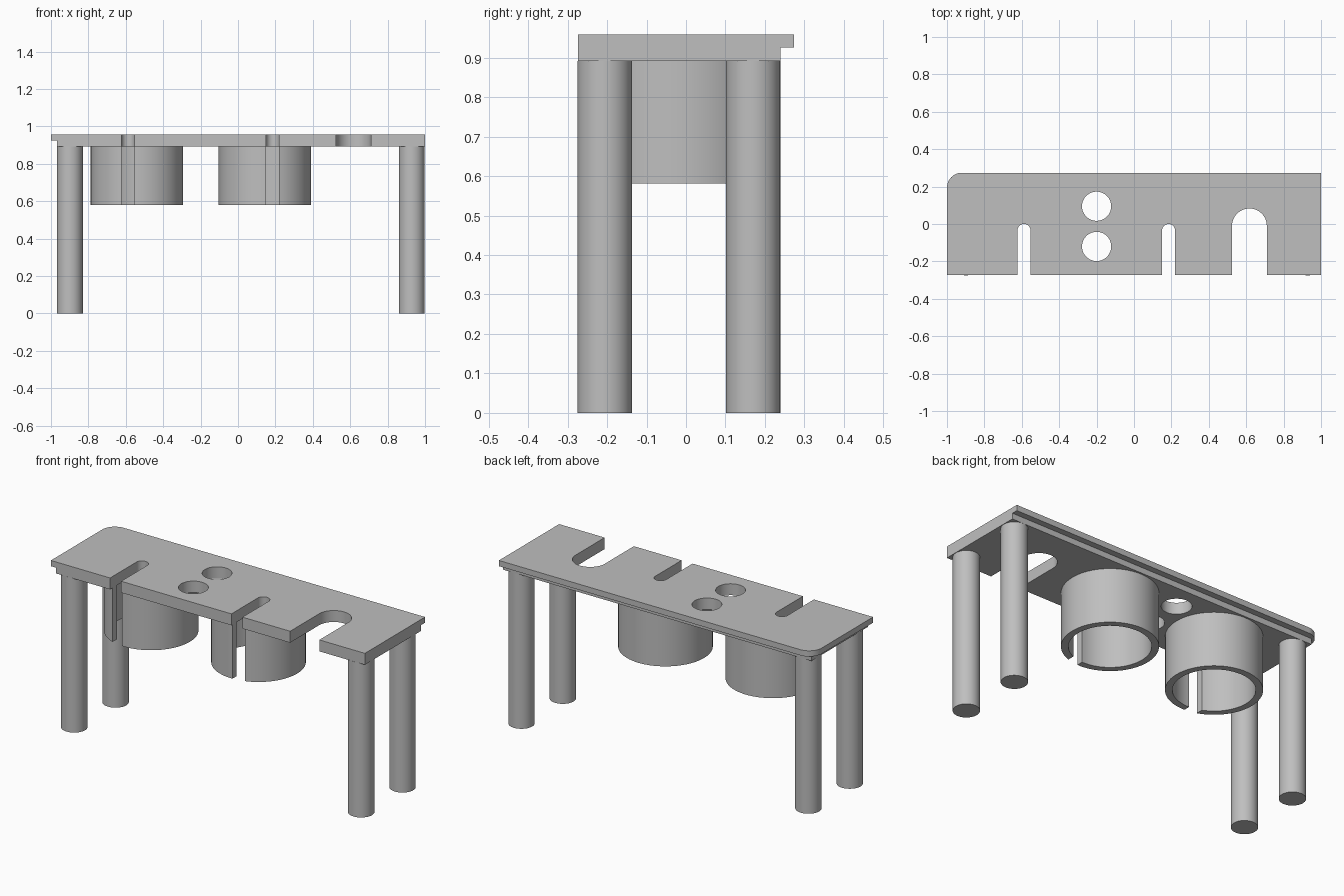
import bpy, bmesh
from math import sin, cos, pi, asin, radians

cube = bpy.data.objects.get("Cube")
if cube:
    bpy.data.objects.remove(cube, do_unlink=True)

grey = bpy.data.materials.new("plain grey")
grey.use_nodes = True
colour = (0.52, 0.52, 0.52, 1)
grey.diffuse_color = colour
grey.node_tree.nodes["Principled BSDF"].inputs["Base Color"].default_value = colour


def arc(cx, cy, r, a0, a1, n=32):
    return [(cx + r * cos(a0 + (a1 - a0) * i / n),
             cy + r * sin(a0 + (a1 - a0) * i / n)) for i in range(n + 1)]


def circle(cx, cy, r, n=64):
    return arc(cx, cy, r, 0, 2 * pi, n)[:-1]


def prism(name, loops, z0, z1):
    """Extrude a filled outline, with any inner loops left as holes."""
    curve = bpy.data.curves.new(name, 'CURVE')
    curve.dimensions = '2D'
    curve.fill_mode = 'BOTH'
    curve.extrude = (z1 - z0) / 2
    for loop in loops:
        spline = curve.splines.new('POLY')
        spline.points.add(len(loop) - 1)
        for point, (x, y) in zip(spline.points, loop):
            point.co = (x, y, 0, 1)
        spline.use_cyclic_u = True
    temp = bpy.data.objects.new(name + " outline", curve)
    mesh = bpy.data.meshes.new_from_object(temp)
    bpy.data.objects.remove(temp)
    bpy.data.curves.remove(curve)
    bm = bmesh.new()
    bm.from_mesh(mesh)
    bmesh.ops.remove_doubles(bm, verts=bm.verts, dist=1e-5)
    bmesh.ops.translate(bm, verts=bm.verts, vec=(0, 0, (z0 + z1) / 2))
    bmesh.ops.recalc_face_normals(bm, faces=bm.faces)
    bm.to_mesh(mesh)
    bm.free()
    mesh.name = name
    mesh.materials.clear()
    mesh.materials.append(grey)
    obj = bpy.data.objects.new(name, mesh)
    bpy.context.collection.objects.link(obj)
    parts.append(obj)


parts = []
FRONT, BACK, BODY_BACK = -0.274, 0.274, 0.239
TOP, STEP, UNDER, CUP_BOTTOM = 0.958, 0.925, 0.892, 0.581
MID_Y = (FRONT + BODY_BACK) / 2
# Slots open to the front: centre x, half width, far end y
slots = [(-0.588, 0.035, 0.0), (0.185, 0.035, 0.0), (0.617, 0.093, 0.083)]

# Front edge running left to right, dipping round each slot
front_edge = []
for x, r, end in slots:
    front_edge += [(x - r, FRONT)] + arc(x, end - r, r, pi, 0) + [(x + r, FRONT)]
holes = [circle(-0.2, y, 0.078) for y in (0.095, -0.12)]

# Tabletop: upper sheet with one rounded corner, lower sheet stepped in
rounded = arc(-0.92, BACK - 0.08, 0.08, pi / 2, pi, 16)
prism("tabletop_upper",
      [[(-1, FRONT)] + front_edge + [(1, FRONT), (1, BACK)] + rounded] + holes,
      STEP, TOP)
prism("tabletop_lower",
      [[(-0.967, FRONT)] + front_edge + [(1, FRONT), (1, BODY_BACK), (-0.967, BODY_BACK)]] + holes,
      UNDER, STEP)

# Ring holders, split at the front in line with the slots
OUTER, INNER = 0.247, 0.21
for side, cx, (sx, half, _) in (("right", -0.541, slots[0]), ("left", 0.143, slots[1])):
    def sweep(r):
        start = -pi / 2 + asin((sx + half - cx) / r)
        end = 3 * pi / 2 + asin((sx - half - cx) / r)
        return arc(cx, MID_Y, r, start, end, 72)
    prism(side + "_ring_holder", [sweep(OUTER) + sweep(INNER)[::-1]], CUP_BOTTOM, UNDER)

# Legs
for side, x in (("right", -0.899), ("left", 0.929)):
    for end, y in (("front", -0.206), ("back", 0.17)):
        prism(f"{end}_{side}_leg", [circle(x, y, 0.069)], 0, UNDER)

# Smooth curved walls, keep edges sharp
bpy.ops.object.select_all(action='DESELECT')
for obj in parts:
    obj.select_set(True)
bpy.context.view_layer.objects.active = parts[0]
bpy.ops.object.shade_smooth_by_angle(angle=radians(30))
